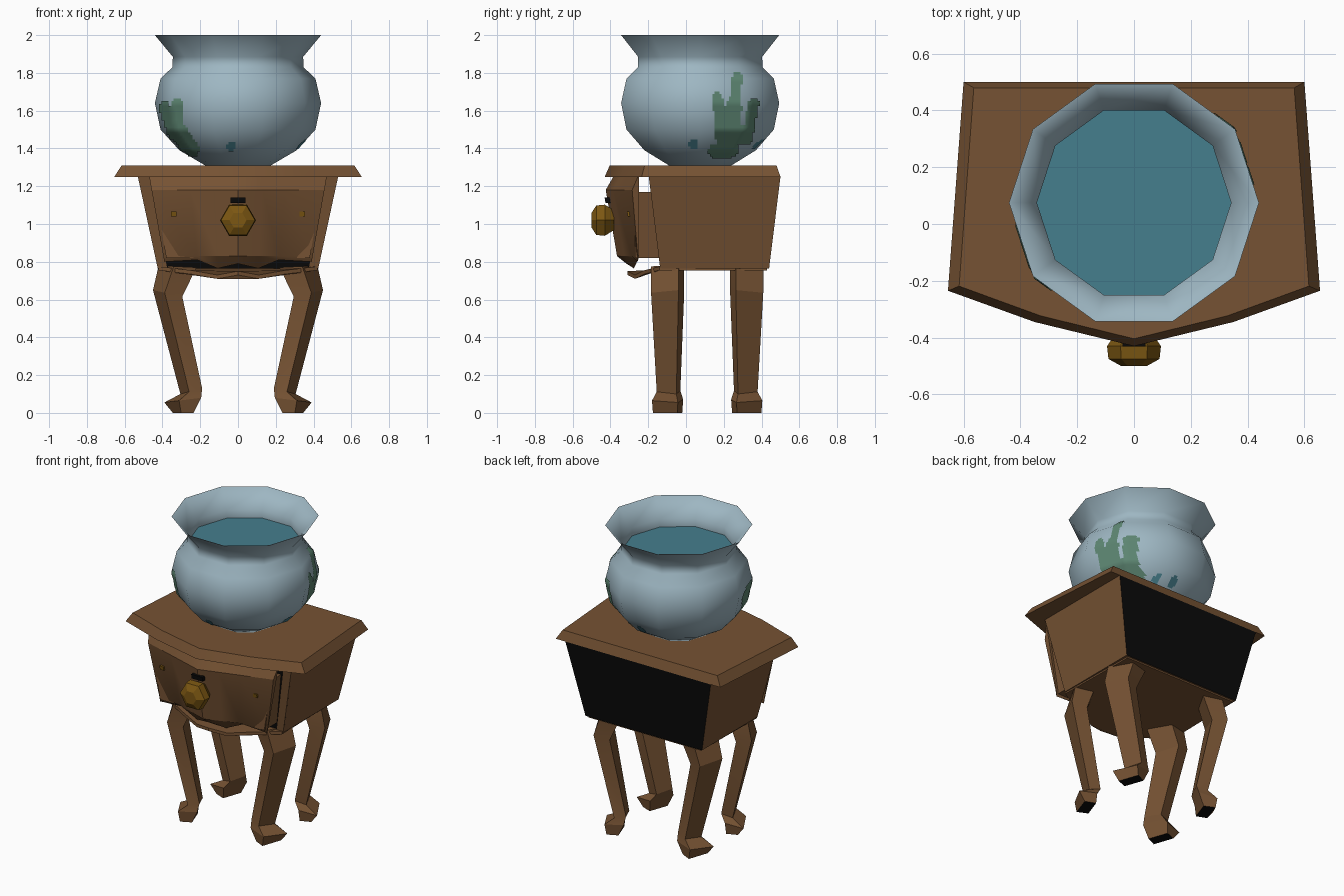
import bpy, bmesh, math
from mathutils import Vector
from mathutils.bvhtree import BVHTree
from mathutils.geometry import intersect_point_line

if "Cube" in bpy.data.objects:
    bpy.data.objects.remove(bpy.data.objects["Cube"])


def material(name, rgb):
    m = bpy.data.materials.new(name)
    m.use_nodes = True
    m.diffuse_color = (*rgb, 1)
    m.node_tree.nodes["Principled BSDF"].inputs["Base Color"].default_value = (*rgb, 1)
    return m


WOOD = material("brown wood", (0.18, 0.085, 0.033))
BLACK = material("black", (0.003, 0.003, 0.003))
GLASS = material("pale blue glass", (0.34, 0.47, 0.54))
WATER = material("teal water", (0.06, 0.21, 0.27))
GOLD = material("dark gold", (0.2, 0.095, 0.006))
WEED = material("weed green", (0.11, 0.24, 0.17))
PEBBLE = material("blue pebble", (0.06, 0.2, 0.25))


def build(name, verts, faces, mats, rule=None, angle=30, recalc=True):
    mesh = bpy.data.meshes.new(name)
    mesh.from_pydata(verts, [], faces)
    for m in mats:
        mesh.materials.append(m)
    bm = bmesh.new()
    bm.from_mesh(mesh)
    if recalc:
        bmesh.ops.recalc_face_normals(bm, faces=bm.faces)
    bm.normal_update()
    if rule:
        for f in bm.faces:
            f.material_index = int(rule(f))
    bm.to_mesh(mesh)
    bm.free()
    ob = bpy.data.objects.new(name, mesh)
    bpy.context.collection.objects.link(ob)
    bpy.ops.object.select_all(action="DESELECT")
    ob.select_set(True)
    bpy.context.view_layer.objects.active = ob
    bpy.ops.object.shade_smooth_by_angle(angle=math.radians(angle))
    return ob


def loft(name, rings, mats, rule=None, angle=30):
    """Closed skin through equal rings, capped at both ends."""
    n = len(rings[0])
    verts = [p for ring in rings for p in ring]
    faces = [(k * n + i, k * n + (i + 1) % n, (k + 1) * n + (i + 1) % n, (k + 1) * n + i)
             for k in range(len(rings) - 1) for i in range(n)]
    faces += [tuple(range(n)), tuple(range(len(verts) - n, len(verts)))]
    return build(name, verts, faces, mats, rule, angle)


def rect(x, y0, y1, z, cx=0):
    return [(cx - x, y0, z), (cx + x, y0, z), (cx + x, y1, z), (cx - x, y1, z)]


def mirrored(half):
    """Completes a half outline whose last point lies on the middle."""
    return half + [(-p[0], *p[1:]) for p in reversed(half[:-1])]


def lerp(a, b, t):
    return a + (b - a) * t


# Table top with a pointed, bowed front and sloping rim
outline = mirrored([(0.6, 0.5), (0.655, -0.235), (0.35, -0.345), (0, -0.43)])
loft("table_top", [[(x, y, 1.25) for x, y in outline],
                   [(x * 0.94, lerp(0.09, y, 0.95), 1.31) for x, y in outline]], [WOOD])

# Tapered cabinet, dark at the open front and back
loft("cabinet", [rect(0.425, -0.13, 0.44, 0.765), rect(0.53, -0.19, 0.5, 1.25)],
     [WOOD, BLACK], lambda f: abs(f.normal.y) > 0.8, 10)
for side, s in (("left", 1), ("right", -1)):
    loft("cabinet_jamb_" + side, [rect(0.025, -0.137, -0.125, 0.766, s * 0.4),
                                  rect(0.03, -0.197, -0.185, 1.25, s * 0.5)], [WOOD])

# Wavy bottom board
board = mirrored([(0.41, 0.43, 0.755), (0.42, -0.14, 0.755), (0.25, -0.22, 0.735),
                  (0.11, -0.27, 0.71), (0, -0.31, 0.73)])
loft("bottom_board", [board, [(x, y, z + 0.02) for x, y, z in board]], [WOOD])

# Bowed drawer front with a scalloped lower edge
WAVE = {0: 0.79, 0.28: 0.765, 0.55: 0.81, 1: 0.80}
stations = []
for t in (-1, -0.55, -0.28, 0, 0.28, 0.55, 1):
    b = -0.425 + 0.14 * abs(t)
    section = [(b + 0.04, 1.25), (b, 1.18), (b + 0.06, 0.83), (b + 0.11, WAVE[abs(t)]),
               (-0.25, 0.83), (-0.25, 1.25)]
    stations.append([(t * lerp(0.39, 0.47, (z - 0.8) / 0.45), min(y, -0.255 if i < 4 else y), z)
                     for i, (y, z) in enumerate(section)])
loft("drawer_front", stations, [WOOD])
loft("drawer_box", [rect(0.38, -0.27, -0.12, 0.82), rect(0.44, -0.27, -0.15, 1.17)], [WOOD])

# Hexagonal knob, dark slot and small side studs
knob = [(-0.5, 0.045), (-0.475, 0.09), (-0.43, 0.095), (-0.38, 0.06)]
loft("drawer_knob", [[(r * math.cos(i * math.pi / 3), y, 1.02 + r * math.sin(i * math.pi / 3))
                      for i in range(6)] for y, r in knob], [GOLD])
loft("drawer_slot", [rect(0.04, -0.426, -0.38, 1.11), rect(0.04, -0.431, -0.38, 1.14)], [BLACK])
for side, s in (("left", 1), ("right", -1)):
    loft("drawer_stud_" + side, [rect(0.014, -0.308, -0.28, 1.04, s * 0.34),
                                 rect(0.014, -0.312, -0.28, 1.065, s * 0.34)], [GOLD])

# Bent legs: outer x, z, inner x, z, front y, back y
LEG = [(0.42, 0.78, 0.22, 0.77, -0.185, -0.01), (0.45, 0.65, 0.295, 0.615, -0.185, -0.01),
       (0.305, 0.10, 0.19, 0.13, -0.155, -0.03), (0.39, 0.055, 0.195, 0.08, -0.18, -0.015),
       (0.345, 0, 0.235, 0, -0.175, -0.02)]
MID_Y = 0.112
for row, back in (("front", False), ("back", True)):
    for side, s in (("left", 1), ("right", -1)):
        rings = []
        for xo, zo, xi, zi, yf, yb in LEG:
            ring = []
            for a, c in ((0, 0.83), (0.4, 0), (1, 0.2), (0.6, 1)):
                y = lerp(yf, yb, c)
                ring.append((s * lerp(xo, xi, a), 2 * MID_Y - y if back else y, lerp(zo, zi, a)))
            rings.append(ring)
        loft(f"{row}_{side}_leg", rings, [WOOD, BLACK],
             lambda f: f.calc_center_median().z < 0.005, 20)

# Ten-sided bowl, flared rim, filled with water
BOWL_Y = 0.075
profile = [(0.17, 1.308), (0.31, 1.39), (0.41, 1.5), (0.44, 1.64), (0.41, 1.77), (0.347, 1.83),
           (0.345, 1.885), (0.44, 2.0), (0.437, 2.0), (0.342, 1.888), (0.342, 1.835)]
bowl = loft("bowl", [[(r * math.cos(i * math.pi / 5), BOWL_Y + r * math.sin(i * math.pi / 5), z)
                      for i in range(10)] for r, z in profile], [GLASS, WATER],
            lambda f: len(f.verts) > 4 and f.normal.z > 0.9, 62)
surface = BVHTree.FromPolygons([v.co for v in bowl.data.vertices],
                               [tuple(p.vertices) for p in bowl.data.polygons])


def painted(name, direction, strokes, mat, step=0.0125):
    """Thin plate hugging the bowl where strokes (u, z, u, z, radius) cover it."""
    d = Vector(direction)
    u_axis = d.cross(Vector((0, 0, 1)))

    def covered(u, z):
        p = Vector((u, z, 0))
        for u0, z0, u1, z1, r in strokes:
            a, b = Vector((u0, z0, 0)), Vector((u1, z1, 0))
            q, t = intersect_point_line(p, a, b)
            if (p - lerp(a, b, min(max(t, 0), 1))).length < r:
                return True
        return False

    verts, faces, index = [], [], {}

    def corner(i, j):
        if (i, j) not in index:
            origin = u_axis * (i * step) - d * 2 + Vector((0, 0, j * step))
            hit, normal, _, _ = surface.ray_cast(origin, d)
            index[i, j] = None
            if hit:
                index[i, j] = len(verts)
                verts.append(hit + normal * 0.005)
        return index[i, j]

    for i in range(int(-0.45 / step), int(0.5 / step)):
        for j in range(int(1.33 / step), int(1.82 / step)):
            if covered((i + 0.5) * step, (j + 0.5) * step):
                quad = [corner(i, j), corner(i + 1, j), corner(i + 1, j + 1), corner(i, j + 1)]
                if None not in quad:
                    faces.append(quad)
    return build(name, verts, faces, [mat], angle=60, recalc=False)


# Water weeds on two sides
painted("weed_left", (-1, 0, 0),
        [(0.27, 1.77, 0.25, 1.6, 0.028), (0.25, 1.62, 0.23, 1.4, 0.045),
         (0.165, 1.67, 0.19, 1.42, 0.028), (0.355, 1.64, 0.32, 1.45, 0.028),
         (0.15, 1.39, 0.22, 1.39, 0.035), (0.2, 1.47, 0.3, 1.47, 0.05)], WEED)
painted("weed_right", (0, 1, 0),
        [(-0.32, 1.63, -0.31, 1.5, 0.03), (-0.385, 1.62, -0.34, 1.48, 0.03),
         (-0.33, 1.52, -0.25, 1.4, 0.045)], WEED)

# Pebble spots low on the bowl
painted("pebble_front", (0, 1, 0), [(-0.035, 1.415, -0.034, 1.415, 0.025)], PEBBLE)
painted("pebble_left", (-1, 0, 0), [(0.04, 1.425, 0.041, 1.425, 0.028)], PEBBLE)
painted("pebbles_back", (0, -1, 0), [(-0.04, 1.42, -0.04, 1.44, 0.022),
                                     (-0.14, 1.42, -0.14, 1.43, 0.02)], PEBBLE)
